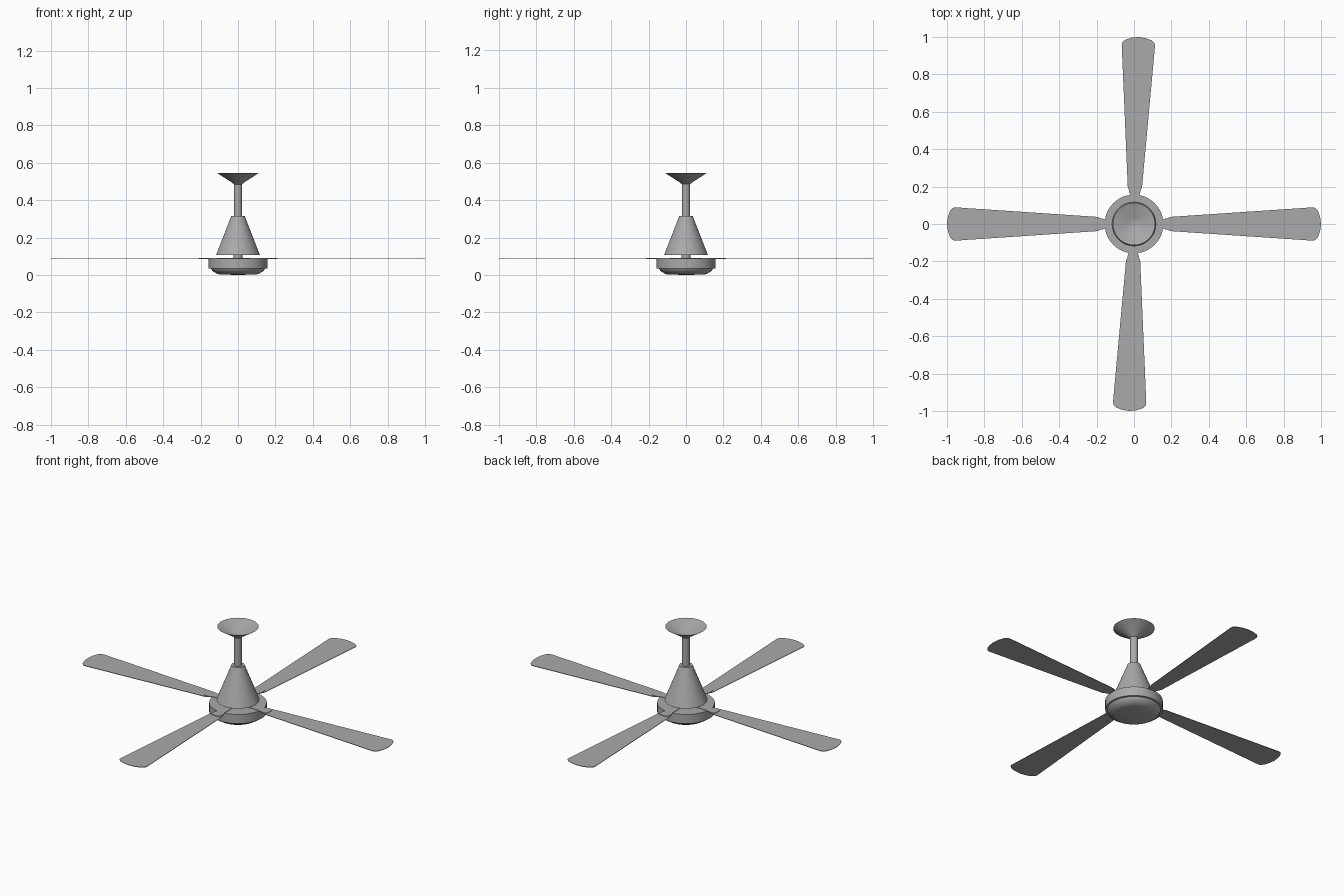
import bpy, bmesh, math
from mathutils import Matrix

if "Cube" in bpy.data.objects:
    bpy.data.objects.remove(bpy.data.objects["Cube"], do_unlink=True)

grey = bpy.data.materials.new("satin_grey")
grey.use_nodes = True
COLOUR = (0.4, 0.4, 0.4, 1)
grey.diffuse_color = COLOUR
grey.node_tree.nodes["Principled BSDF"].inputs["Base Color"].default_value = COLOUR


def finish(name, bm, smooth=True):
    bmesh.ops.recalc_face_normals(bm, faces=bm.faces)
    mesh = bpy.data.meshes.new(name)
    bm.to_mesh(mesh)
    bm.free()
    mesh.materials.append(grey)
    obj = bpy.data.objects.new(name, mesh)
    bpy.context.collection.objects.link(obj)
    if smooth:
        bpy.ops.object.select_all(action='DESELECT')
        obj.select_set(True)
        bpy.context.view_layer.objects.active = obj
        bpy.ops.object.shade_smooth_by_angle(angle=math.radians(32))
    return obj


def lathe(name, profile, sides=48):
    """Spin (radius, height) points around the z axis."""
    bm = bmesh.new()
    verts = [bm.verts.new((r, 0, z)) for r, z in profile]
    edges = [bm.edges.new(pair) for pair in zip(verts, verts[1:])]
    bmesh.ops.spin(bm, geom=verts + edges, cent=(0, 0, 0), axis=(0, 0, 1),
                   angle=math.tau, steps=sides, use_duplicate=False)
    bmesh.ops.remove_doubles(bm, verts=bm.verts, dist=0.0001)
    return finish(name, bm)


def plate(name, half_outline, z, thickness, angle):
    """Flat plate along +x, mirrored across y, then turned about z."""
    outline = half_outline + [(x, -y) for x, y in reversed(half_outline) if y > 0]
    bm = bmesh.new()
    face = bm.faces.new([bm.verts.new((x, y, z)) for x, y in outline])
    top = bmesh.ops.extrude_face_region(bm, geom=[face])
    moved = [v for v in top["geom"] if isinstance(v, bmesh.types.BMVert)]
    bmesh.ops.translate(bm, verts=moved, vec=(0, 0, thickness))
    bm.transform(Matrix.Rotation(angle, 4, 'Z'))
    return finish(name, bm, smooth=False)


# Motor housing with stepped, rounded underside
lathe("motor_housing", [(0, 0.09), (0.157, 0.09), (0.157, 0.035), (0.145, 0.035),
                        (0.138, 0.022), (0.115, 0.008), (0.1, 0.003), (0, 0)])
# Short shaft, conical cover and hanging rod
lathe("motor_shaft", [(0, 0.085), (0.025, 0.085), (0.025, 0.11), (0, 0.11)], 16)
lathe("cone_cover", [(0, 0.107), (0.117, 0.107), (0.036, 0.315), (0, 0.315)])
lathe("down_rod", [(0, 0.31), (0.022, 0.31), (0.022, 0.492), (0, 0.492)], 12)
# Ceiling canopy: an open thin cup with a flat floor
lathe("ceiling_canopy", [(0, 0.485), (0.022, 0.485), (0.035, 0.496), (0.113, 0.546),
                         (0.111, 0.546), (0.034, 0.498), (0, 0.498)])

# Four blades and their mounting brackets
blade = [(0.15, 0.02), (0.165, 0.024), (0.195, 0.038), (0.955, 0.089), (0.97, 0.086),
         (0.984, 0.07), (0.995, 0.038), (1.0, 0)]
bracket = [(0.08, 0.022), (0.15, 0.022), (0.17, 0.03), (0.205, 0.03), (0.212, 0.02)]
for i, side in enumerate(("left", "back", "right", "front")):
    turn = i * math.pi / 2 - (math.radians(1.4) if i % 2 else 0)
    plate(side + "_blade", blade, 0.086, 0.003, turn)
    plate(side + "_blade_bracket", bracket, 0.089, 0.003, turn)
